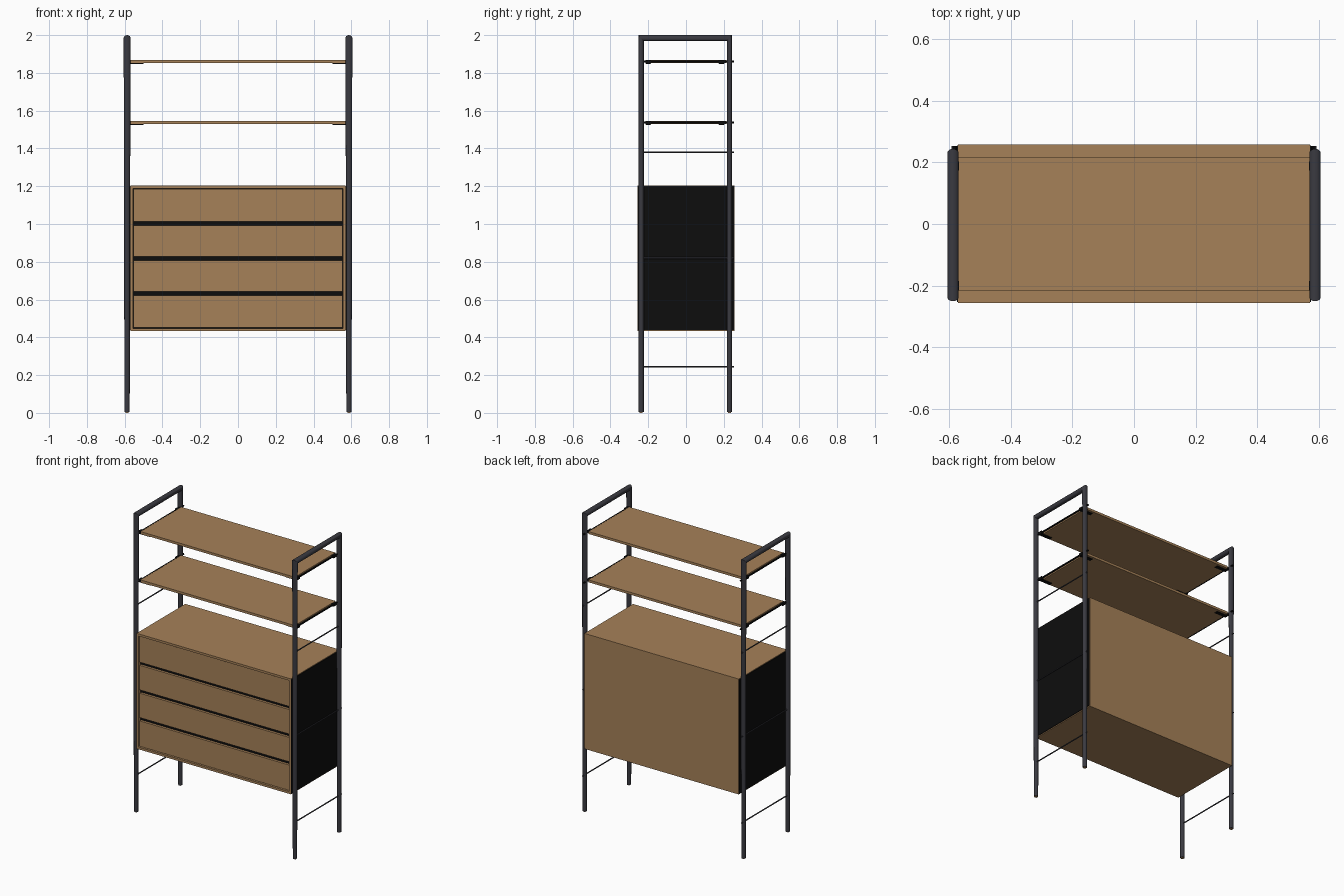
import bpy, bmesh, math
from mathutils import Matrix

if "Cube" in bpy.data.objects:
    bpy.data.objects.remove(bpy.data.objects["Cube"])


def material(name, rgb):
    m = bpy.data.materials.new(name)
    m.diffuse_color = (*rgb, 1)
    m.use_nodes = True
    m.node_tree.nodes["Principled BSDF"].inputs["Base Color"].default_value = m.diffuse_color
    return m


WOOD = material("oak_wood", (0.38, 0.22, 0.098))
METAL = material("dark_metal", (0.042, 0.042, 0.052))
BLACK = material("black", (0.004, 0.004, 0.004))


def finish(bm, name, mat, smooth=False):
    bmesh.ops.recalc_face_normals(bm, faces=bm.faces)
    mesh = bpy.data.meshes.new(name)
    bm.to_mesh(mesh)
    bm.free()
    mesh.materials.append(mat)
    ob = bpy.data.objects.new(name, mesh)
    bpy.context.collection.objects.link(ob)
    if smooth:
        bpy.ops.object.select_all(action='DESELECT')
        ob.select_set(True)
        bpy.context.view_layer.objects.active = ob
        bpy.ops.object.shade_smooth_by_angle(angle=math.radians(40))
    return ob


def box(name, mat, x, y, z):
    """Box from (min, max) pairs."""
    bm = bmesh.new()
    bmesh.ops.create_cube(bm, size=1)
    for v in bm.verts:
        v.co = [(p[0] + p[1]) / 2 + c * (p[1] - p[0]) for c, p in zip(v.co, (x, y, z))]
    return finish(bm, name, mat)


def rod(name, mat, x, z, y0, y1, r):
    """Thin round bar running front to back."""
    bm = bmesh.new()
    bmesh.ops.create_cone(bm, cap_ends=True, segments=8, radius1=r, radius2=r, depth=y1 - y0,
                          matrix=Matrix.Translation((x, (y0 + y1) / 2, z)) @ Matrix.Rotation(math.pi / 2, 4, 'X'))
    return finish(bm, name, mat, True)


def frame(name, x):
    """Ladder frame: oval tube swept up, over a mitred top and down again."""
    n, front, rear, top, ry = 16, -0.237, 0.230, 1.984, 0.0135
    heights = [(0.004, 0.0135), (0.36, 0.015), (1.34, 0.0165), (None, 0.0185)]
    path = [(front, 1, h, a) for h, a in heights] + [(rear, -1, h, a) for h, a in reversed(heights)]
    bm = bmesh.new()
    rings = []
    for y, side, h, rx in path:
        ring = []
        for i in range(n):
            t = 2 * math.pi * i / n
            b = math.sin(t)
            z = top - b * 0.016 if h is None else h
            ring.append(bm.verts.new((x + rx * math.cos(t), y + side * ry * b, z)))
        rings.append(ring)
    for r0, r1 in zip(rings, rings[1:]):
        for i in range(n):
            j = (i + 1) % n
            bm.faces.new((r0[i], r0[j], r1[j], r1[i]))
    bm.faces.new(rings[0])
    bm.faces.new(rings[-1])
    finish(bm, name, METAL, True)
    # Foot pads
    for y in (front, rear):
        box("foot_pad", WOOD, (x - 0.008, x + 0.008), (y - 0.008, y + 0.008), (0, 0.006))


# Side frames with cross rods
for side, label in ((-1, "left"), (1, "right")):
    x = side * 0.587
    frame(label + "_frame", x)
    for z in (0.245, 0.82, 1.38):
        rod(label + "_cross_rod", METAL, x, z, -0.235, 0.253, 0.004)
    for z in (1.537, 1.860):
        rod(label + "_shelf_rod", BLACK, x - side * 0.008, z, -0.235, 0.253, 0.0055)
        # Shelf clips
        for y in (-0.2, 0.188):
            box(label + "_shelf_clip", BLACK, sorted((side * 0.50, side * 0.575)),
                (y - 0.012, y + 0.012), (z - 0.012, z - 0.007))
            box(label + "_clip_end", BLACK, sorted((side * 0.568, side * 0.587)),
                (y - 0.015, y + 0.015), (z - 0.010, z + 0.008))

# Open shelves
for z in (1.537, 1.860):
    box("shelf", WOOD, (-0.57, 0.57), (-0.215, 0.215), (z - 0.008, z + 0.008))

# Cabinet shell
X, Y, BOTTOM, TOP = (-0.57, 0.57), (-0.256, 0.258), 0.433, 1.204
box("cabinet_top", WOOD, X, Y, (TOP - 0.015, TOP))
box("cabinet_bottom", WOOD, X, Y, (BOTTOM, BOTTOM + 0.015))
box("cabinet_back", WOOD, X, (0.246, 0.258), (BOTTOM + 0.015, TOP - 0.015))
for s, label in ((-1, "left"), (1, "right")):
    box(label + "_cabinet_wall", WOOD, sorted((s * 0.557, s * 0.57)), (-0.256, 0.246),
        (BOTTOM + 0.015, TOP - 0.015))
    box(label + "_side_panel", BLACK, sorted((s * 0.57, s * 0.574)), (-0.253, 0.255),
        (BOTTOM + 0.006, TOP - 0.004))
box("cabinet_interior", BLACK, (-0.557, 0.557), (-0.232, 0.246), (BOTTOM + 0.015, TOP - 0.015))

# Drawer fronts with dark finger gaps between
for z0, z1 in ((0.452, 0.621), (0.643, 0.806), (0.828, 0.992), (1.013, 1.185)):
    box("drawer_front", WOOD, (-0.552, 0.552), (-0.249, -0.232), (z0, z1))
